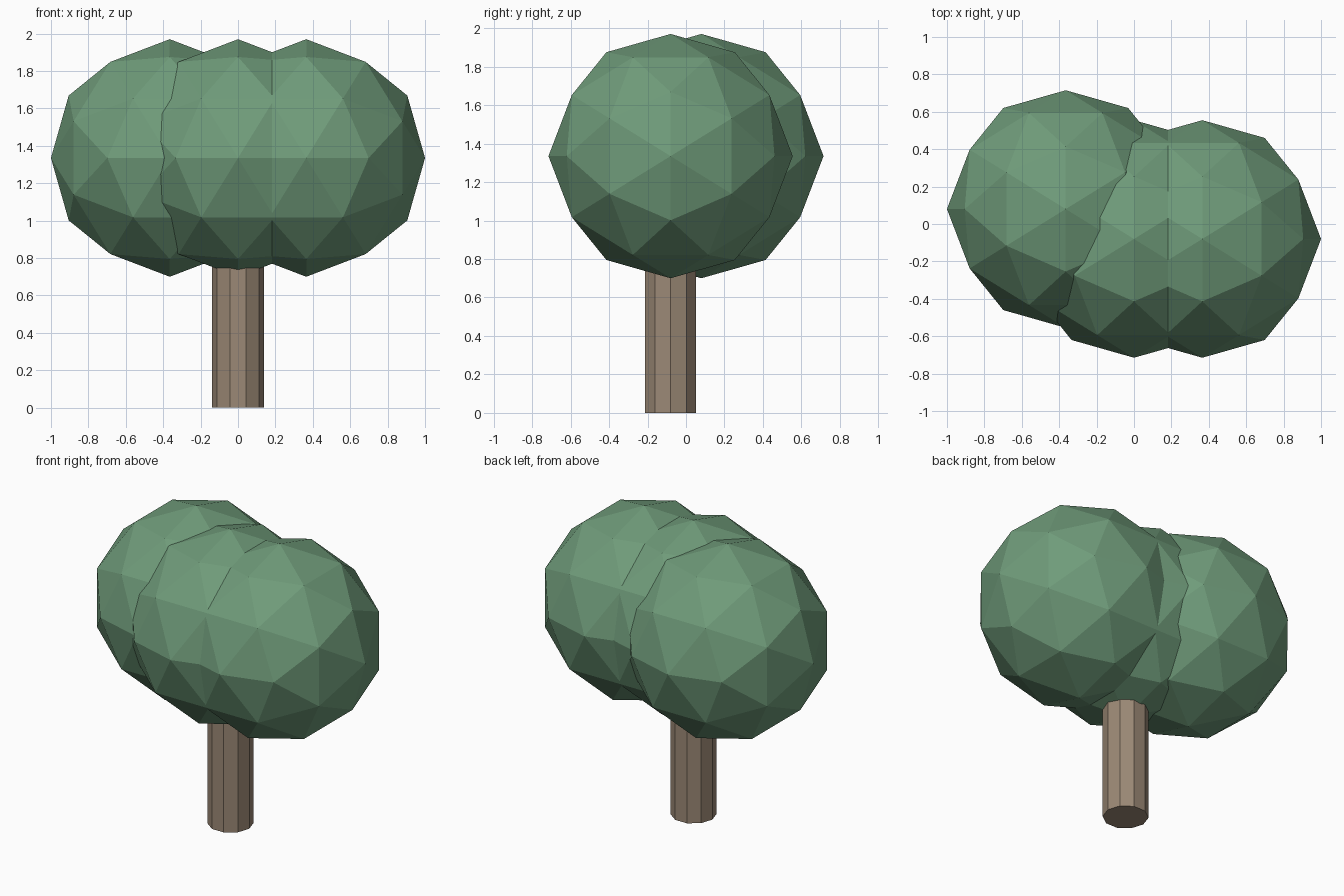
import bpy
import bmesh
from math import atan, pi, radians, sqrt
from mathutils import Matrix

if "Cube" in bpy.data.objects:
    bpy.data.objects.remove(bpy.data.objects["Cube"], do_unlink=True)


def make_material(name, color):
    mat = bpy.data.materials.new(name)
    mat.use_nodes = True
    mat.diffuse_color = color
    mat.node_tree.nodes["Principled BSDF"].inputs["Base Color"].default_value = color
    return mat


def add_object(name, bm, mat, location):
    mesh = bpy.data.meshes.new(name)
    bm.to_mesh(mesh)
    bm.free()
    mesh.materials.append(mat)
    obj = bpy.data.objects.new(name, mesh)
    obj.location = location
    bpy.context.collection.objects.link(obj)
    return obj


leaf_green = make_material("leaf green", (0.16, 0.33, 0.195, 1))
bark_brown = make_material("bark brown", (0.33, 0.25, 0.18, 1))

# Foliage: three overlapping faceted balls, turned so a vertex lies on every axis
RADIUS = 0.635
HEIGHT = 1.335
golden = (1 + sqrt(5)) / 2
tilt = Matrix.Rotation(pi / 2 - atan(1 / golden), 4, "Y")
for name, x, y in (("foliage_right", -0.365, 0.08),
                   ("foliage_middle", 0, -0.08),
                   ("foliage_left", 0.365, -0.08)):
    bm = bmesh.new()
    bmesh.ops.create_icosphere(bm, subdivisions=2, radius=RADIUS, matrix=tilt)
    add_object(name, bm, leaf_green, (x, y, HEIGHT))

# Trunk: ten-sided post running up into the middle ball
TRUNK_HEIGHT = 1.1
bm = bmesh.new()
bmesh.ops.create_cone(bm, cap_ends=True, segments=10, radius1=0.14, radius2=0.14,
                      depth=TRUNK_HEIGHT, matrix=Matrix.Rotation(radians(18), 4, "Z"))
add_object("trunk", bm, bark_brown, (0, -0.08, TRUNK_HEIGHT / 2))
